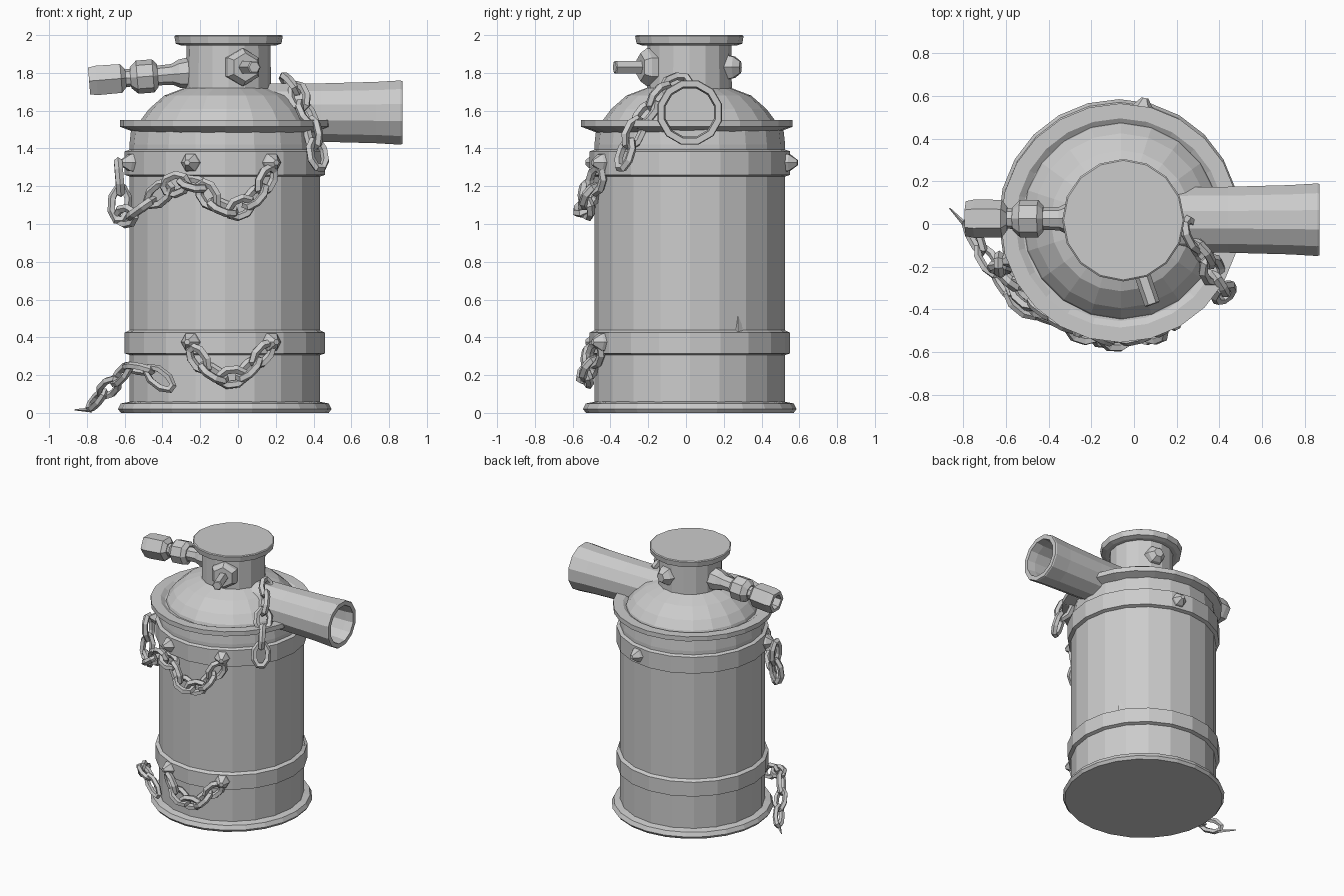
import bpy, bmesh, math
from mathutils import Vector, Matrix

if "Cube" in bpy.data.objects:
    bpy.data.objects.remove(bpy.data.objects["Cube"])

AX, AY = -0.07, 0.02          # vertical axis of the canister


def finish(name, bm):
    bmesh.ops.recalc_face_normals(bm, faces=bm.faces)
    me = bpy.data.meshes.new(name)
    bm.to_mesh(me)
    bm.free()
    ob = bpy.data.objects.new(name, me)
    bpy.context.collection.objects.link(ob)
    return ob


def lathe(name, profile, segs, origin=(AX, AY, 0), direction=(0, 0, 1), closed=False, spin=0.0):
    """Revolve (radius, height) pairs around a line; ends are capped unless closed."""
    bm = bmesh.new()
    d = Vector(direction).normalized()
    rot = d.to_track_quat('Z', 'Y').to_matrix() if abs(d.z) < 0.999 else Matrix.Identity(3)
    o = Vector(origin)
    rings = []
    for r, h in profile:
        rings.append([bm.verts.new(o + rot @ Vector((r * math.cos(a), r * math.sin(a), h)))
                      for a in (spin + 2 * math.pi * i / segs for i in range(segs))])
    pairs = list(zip(rings, rings[1:]))
    if closed:
        pairs.append((rings[-1], rings[0]))
    for a, b in pairs:
        for i in range(segs):
            j = (i + 1) % segs
            bm.faces.new((a[i], a[j], b[j], b[i]))
    if not closed:
        bm.faces.new(rings[0])
        bm.faces.new(rings[-1])
    return finish(name, bm)


def around(deg, r, z):
    a = math.radians(deg)
    return Vector((AX + r * math.cos(a), AY + r * math.sin(a), z))


def resample(pts, n):
    """n + 1 evenly spaced points along a polyline."""
    seg = [(b - a).length for a, b in zip(pts, pts[1:])]
    total, out = sum(seg), []
    for k in range(n + 1):
        s = total * k / n
        for i, l in enumerate(seg):
            if s <= l + 1e-6 or i == len(seg) - 1:
                out.append(pts[i].lerp(pts[i + 1], min(s / l, 1)))
                break
            s -= l
    return out


def chain(name, pts, n, width=0.055, wire=0.023):
    """Elongated low-poly links, alternately twisted, along a path."""
    bm = bmesh.new()
    p = resample([Vector(q) for q in pts], n)
    for k in range(n):
        c, t = (p[k] + p[k + 1]) / 2, p[k + 1] - p[k]
        half = t.length / 2 + wire * 0.8
        t.normalize()
        out = Vector((c.x - AX, c.y - AY, 0)).normalized()
        side = t.cross(out).normalized()
        side = Matrix.Rotation(math.radians(20 if k % 2 == 0 else -65), 3, t) @ side
        nor = t.cross(side)
        loops = []
        for i in range(8):
            a = math.pi * (i + 0.5) / 4
            radial = t * math.cos(a) + side * math.sin(a)
            mid = c + t * half * math.cos(a) + side * width * math.sin(a)
            loops.append([bm.verts.new(mid + wire * (radial * math.cos(b) + nor * math.sin(b)))
                          for b in (2 * math.pi * j / 5 for j in range(5))])
        for i in range(8):
            u, v = loops[i], loops[(i + 1) % 8]
            for j in range(5):
                m = (j + 1) % 5
                bm.faces.new((u[j], u[m], v[m], v[j]))
    return finish(name, bm)


# Canister: base rim, drum, straps, shoulder flange, dome, neck, lid
lathe("base_rim", [(0.55, 0), (0.565, 0.02), (0.55, 0.05), (0.50, 0.06)], 24)
lathe("drum", [(0.505, 0.03), (0.505, 1.42), (0.495, 1.51)], 20)
lathe("lower_strap", [(0.50, 0.305), (0.53, 0.315), (0.53, 0.425), (0.50, 0.44)], 20)
lathe("upper_strap", [(0.50, 1.25), (0.53, 1.26), (0.53, 1.385), (0.50, 1.395)], 20)
lathe("shoulder_flange", [(0.48, 1.485), (0.52, 1.50), (0.56, 1.515), (0.56, 1.55), (0.49, 1.55), (0.46, 1.53)],
      24, origin=(-0.065, 0.005, 0))
lathe("dome", [(0.47, 1.50), (0.455, 1.55), (0.41, 1.61), (0.33, 1.68), (0.225, 1.72)], 20, origin=(-0.06, 0.015, 0))
lathe("neck", [(0.225, 1.68), (0.222, 1.96)], 16, origin=(-0.05, 0.018, 0))
lathe("lid", [(0.25, 1.945), (0.28, 1.955), (0.287, 1.995), (0.28, 2.0)], 16, origin=(-0.05, 0.018, 0))

# Open side outlet pipe
lathe("outlet_pipe", [(0.158, 0), (0.16, 0.35), (0.168, 0.64), (0.176, 0.77), (0.172, 0.78),
                      (0.14, 0.78), (0.132, 0.72), (0.132, 0.35)],
      12, origin=(0.09, 0.02, 1.59), direction=(1, 0, 0), spin=math.pi / 12)

# Side nozzle: collar, stem, two hex nuts with an open end
nozzle_o, nozzle_d = (-0.25, 0.025, 1.80), (-1, 0, -0.08)
lathe("nozzle_stem", [(0.085, 0), (0.075, 0.06), (0.055, 0.10), (0.045, 0.40)], 8, nozzle_o, nozzle_d)
lathe("nozzle_inner_nut", [(0.06, 0.175), (0.088, 0.20), (0.088, 0.285), (0.055, 0.32)], 8, nozzle_o, nozzle_d)
lathe("nozzle_outer_nut", [(0.055, 0.345), (0.088, 0.37), (0.09, 0.50), (0.082, 0.54), (0.055, 0.54), (0.05, 0.46)],
      6, nozzle_o, nozzle_d)

# Valve on the front of the neck and bolt on its back
valve_d = (0.09, -0.26, 0)
valve_o = (-0.05 + 0.065, 0.02 - 0.19, 1.83)
lathe("front_valve_nut", [(0.10, 0), (0.10, 0.04), (0.075, 0.075)], 6, valve_o, valve_d, spin=math.pi / 6)
lathe("front_valve_stub", [(0.037, 0.05), (0.037, 0.215), (0.03, 0.22)], 6, valve_o, valve_d)
lathe("back_neck_bolt", [(0.075, 0), (0.065, 0.04), (0.035, 0.075)], 6, (0.0, 0.215, 1.83), (0.04, 0.2, 0))

# Strap bolts
for label, z, angles in (("upper", 1.325, (200, 250, 298, 78)), ("lower", 0.375, (250, 298))):
    for i, deg in enumerate(angles):
        c = around(deg, 0.515, z)
        lathe(f"{label}_strap_bolt_{i + 1}", [(0.055, 0), (0.05, 0.025), (0.016, 0.068)], 6,
              c, c - Vector((AX, AY, z)))

# Chains hanging from the pipe and straps
chain("pipe_chain", [(0.25, 0.0, 1.76), (0.29, -0.08, 1.74), (0.34, -0.17, 1.64),
                     (0.40, -0.28, 1.50), (0.43, -0.34, 1.31)], 5, 0.05)
chain("upper_left_chain", [around(*q) for q in ((200, 0.60, 1.32), (201, 0.59, 1.20), (203, 0.61, 1.0),
                                                (222, 0.56, 1.10), (237, 0.55, 1.20))], 5, 0.045)
chain("upper_front_chain", [around(*q) for q in ((236, 0.55, 1.19), (247, 0.55, 1.23), (258, 0.55, 1.20),
                                                 (265, 0.56, 1.09), (277, 0.56, 1.06), (288, 0.55, 1.14),
                                                 (297, 0.54, 1.28))], 7, 0.05)
chain("lower_front_chain", [around(*q) for q in ((252, 0.55, 0.33), (259, 0.55, 0.24), (269, 0.55, 0.18),
                                                 (279, 0.55, 0.19), (296, 0.54, 0.35))], 5, 0.045)
chain("lower_left_chain", [(-0.36, -0.46, 0.14), (-0.49, -0.41, 0.24), (-0.60, -0.31, 0.24),
                           (-0.68, -0.18, 0.13), (-0.78, 0.0, 0.04)], 5, 0.04, 0.02)
lathe("chain_tail", [(0.014, 0), (0.003, 0.13)], 4, (-0.775, -0.02, 0.016), (-0.09, 0.095, 0))

# Raised burr on the lower strap
lathe("strap_burr", [(0.03, 0), (0.003, 0.13)], 4, (0.35, 0.275, 0.42), (0.02, 0.015, 1.0))
